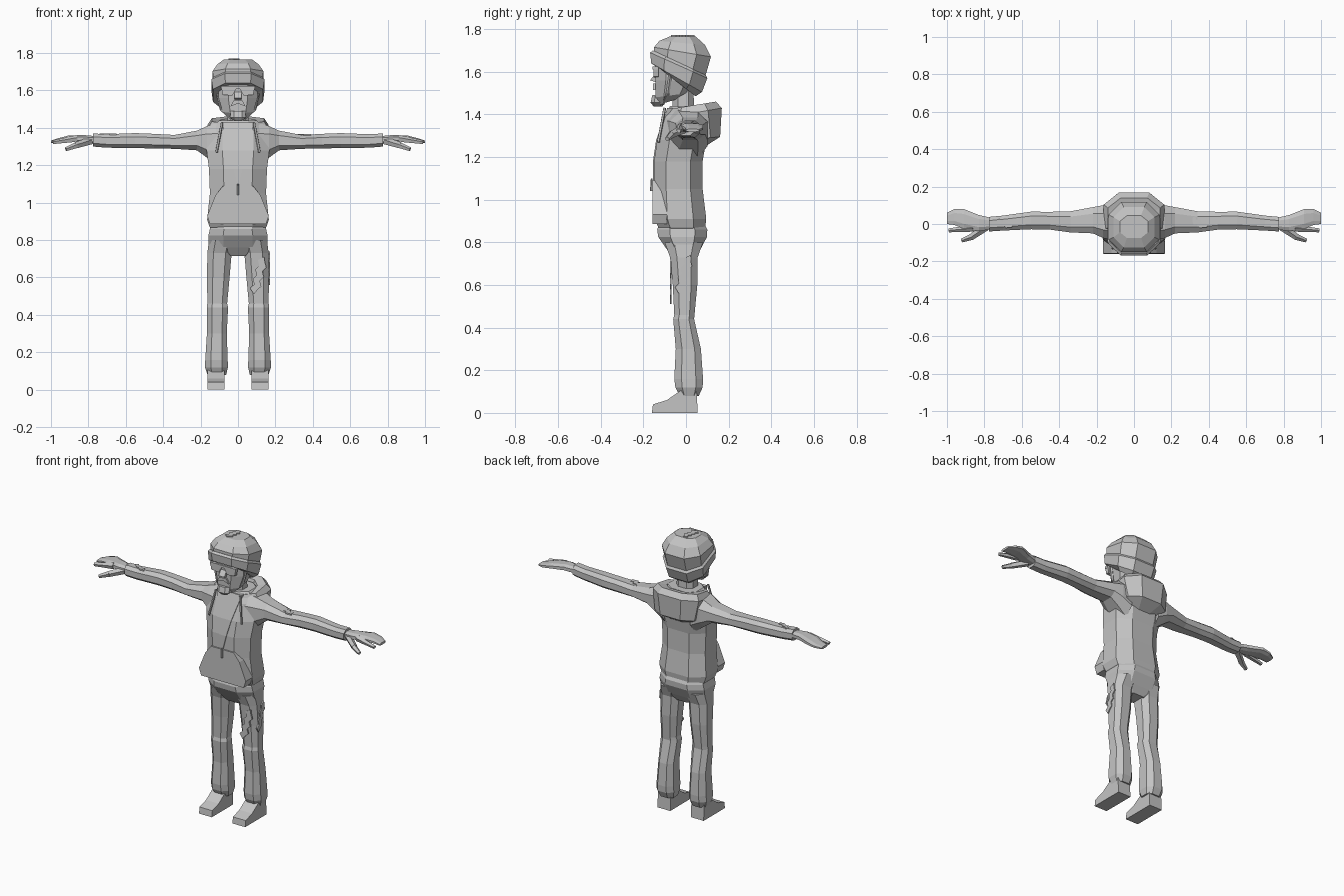
import bpy
import bmesh
from mathutils import Vector

if "Cube" in bpy.data.objects:
    bpy.data.objects.remove(bpy.data.objects["Cube"], do_unlink=True)

grey = bpy.data.materials.new("plain_grey")
grey.use_nodes = True
grey.diffuse_color = (.55, .55, .55, 1)
grey.node_tree.nodes["Principled BSDF"].inputs["Base Color"].default_value = grey.diffuse_color

OCTAGON = [(-.5, -1), (.5, -1), (1, -.5), (1, .5), (.5, 1), (-.5, 1), (-1, .5), (-1, -.5)]
SQUARE = [(-1, -1), (1, -1), (1, 1), (-1, 1)]
SIDES = (("left", 1), ("right", -1))


def loft(name, rings):
    """Skin a list of equal point rings and cap both ends."""
    bm = bmesh.new()
    rows = [[bm.verts.new(p) for p in ring] for ring in rings]
    count = len(rows[0])
    for low, high in zip(rows, rows[1:]):
        for i in range(count):
            j = (i + 1) % count
            bm.faces.new((low[i], low[j], high[j], high[i]))
    bm.faces.new(rows[0])
    bm.faces.new(rows[-1])
    bmesh.ops.recalc_face_normals(bm, faces=bm.faces)
    mesh = bpy.data.meshes.new(name)
    bm.to_mesh(mesh)
    bm.free()
    mesh.materials.append(grey)
    obj = bpy.data.objects.new(name, mesh)
    bpy.context.collection.objects.link(obj)
    return obj


def level(width, front, back, z_front, z_back=None, cx=0, shape=OCTAGON):
    """Ring around the vertical axis, optionally tilted front to back."""
    z_back = z_front if z_back is None else z_back
    ring = []
    for a, b in shape:
        t = (b + 1) / 2
        ring.append((cx + a * width, front + t * (back - front), z_front + t * (z_back - z_front)))
    return ring


def slice_x(side, x, front, back, low, high):
    """Ring around the sideways axis, for arms and hands."""
    return [(side * x,
             (front + back) / 2 + a * (back - front) / 2,
             (low + high) / 2 + b * (high - low) / 2) for a, b in OCTAGON]


def prism(name, outline, axis, start, end):
    """Extrude a flat outline along the x, y or z axis."""
    def place(u, v, w):
        return {"x": (w, u, v), "y": (u, w, v), "z": (u, v, w)}[axis]
    return loft(name, [[place(u, v, w) for u, v in outline] for w in (start, end)])


def bar(name, start, end, r_start, r_end):
    """Five sided tapered rod between two points."""
    start, end = Vector(start), Vector(end)
    turn = (end - start).to_track_quat("Z", "Y")
    spokes = [Vector((0, 1, 0)), Vector((-.95, .3, 0)), Vector((-.6, -.8, 0)),
              Vector((.6, -.8, 0)), Vector((.95, .3, 0))]
    return loft(name, [[p + turn @ (s * r) for s in spokes]
                       for p, r in ((start, r_start), (end, r_end))])


def jagged(start, end, width, teeth=4):
    """Zigzag leaf outline, used for torn cloth."""
    start, end = Vector(start), Vector(end)
    along = end - start
    across = Vector((-along.y, along.x)).normalized() * width
    upper, lower = [], []
    for i in range(1, teeth * 2):
        t = i / (teeth * 2)
        reach = 1 if i % 2 else .45
        upper.append(start + along * t + across * reach)
        lower.append(start + along * t - across * (1.4 - reach))
    return [start] + upper + [end] + lower[::-1]


# Jacket body
loft("jacket_body", [
    level(.14, -.11, .075, .855),
    level(.152, -.13, .09, .87),
    level(.165, -.148, .095, .91),
    level(.15, -.15, .078, 1.05),
    level(.155, -.15, .078, 1.18),
    level(.168, -.135, .095, 1.28),
    level(.165, -.1, .115, 1.38),
    level(.1, -.075, .08, 1.44)])

# Front pocket
prism("front_pocket", [(-.08, 1.09), (.08, 1.09), (.12, 1.04), (.165, .93), (.15, .885),
                       (-.15, .885), (-.165, .93), (-.12, 1.04)], "y", -.158, -.09)

# Shirt showing in the open collar, tapering down to the zip
shirt_rows = ((1.09, -.151), (1.18, -.15), (1.28, -.135), (1.38, -.1), (1.43, -.083))
loft("shirt_panel", [
    level(.002 + (z - 1.09) * .25, y - .005, y + .02, z, shape=SQUARE) for z, y in shirt_rows])
bar("zip_pull", (0, -.16, 1.1), (0, -.162, 1.04), .005, .007)

# Lowered hood, with a hollow around the neck
loft("hood", [
    level(.08, .03, .09, 1.25),
    level(.14, -.02, .16, 1.28, 1.295),
    level(.162, -.09, .168, 1.385, 1.43),
    level(.14, -.075, .14, 1.425, 1.46),
    level(.095, -.06, .1, 1.42, 1.45),
    level(.08, -.05, .08, 1.38)])

# Hips, with a waistband under the jacket
loft("trouser_hips", [
    level(.07, -.05, .04, .715),
    level(.155, -.085, .065, .76),
    level(.158, -.13, .098, .825),
    level(.15, -.135, .1, .86),
    level(.14, -.12, .08, .9)])

for word, s in SIDES:
    # Sleeve
    loft(word + "_sleeve", [slice_x(s, *r) for r in (
        (.1, -.09, .1, 1.19, 1.43),
        (.165, -.075, .1, 1.24, 1.41),
        (.22, -.05, .09, 1.28, 1.385),
        (.34, -.045, .068, 1.288, 1.362),
        (.45, -.03, .065, 1.29, 1.368),
        (.55, -.028, .066, 1.292, 1.372),
        (.7, -.035, .045, 1.294, 1.366),
        (.775, -.04, .038, 1.3, 1.37))])

    # Hand with joined fingers, forefinger and thumb
    loft(word + "_hand", [slice_x(s, *r) for r in (
        (.75, -.027, .03, 1.315, 1.355),
        (.83, -.038, .048, 1.322, 1.362),
        (.91, -.025, .08, 1.328, 1.358),
        (.96, -.005, .08, 1.322, 1.345),
        (1, 0, .06, 1.318, 1.332))])
    bar(word + "_forefinger", (s * .86, -.022, 1.342), (s * .99, -.034, 1.322), .02, .011)
    bar(word + "_thumb_base", (s * .79, -.015, 1.33), (s * .87, -.07, 1.305), .022, .018)
    bar(word + "_thumb_tip", (s * .86, -.066, 1.308), (s * .92, -.088, 1.285), .018, .011)

    # Trouser leg with knee fold and cuff
    loft(word + "_trouser_leg", [level(w, f, b, z, cx=s * x) for x, w, f, b, z in (
        (.085, .07, -.1, .08, .8),
        (.099, .065, -.075, .055, .73),
        (.105, .06, -.062, .053, .6),
        (.111, .053, -.055, .04, .46),
        (.11, .057, -.06, .038, .44),
        (.113, .053, -.048, .07, .3),
        (.115, .06, -.055, .08, .16),
        (.115, .061, -.05, .078, .12),
        (.113, .05, -.03, .06, .08))])

    # Shoe
    prism(word + "_shoe", [(-.16, 0), (.055, 0), (.05, .1), (-.025, .105), (-.09, .06),
                           (-.155, .04)], "x", s * .073, s * .163)

    # Hood cord
    bar(word + "_hood_cord", (s * .085, -.1, 1.43), (s * .115, -.13, 1.27), .007, .007)

    # Chin strap, running from the cap to the jaw
    bar(word + "_cheek_strap", (s * .112, -.07, 1.61), (s * .09, -.085, 1.5), .009, .009)
    bar(word + "_jaw_strap", (s * .09, -.085, 1.5), (s * .035, -.11, 1.45), .009, .009)

    # Lens of the glasses
    prism(word + "_lens", [(s * .008, 1.612), (s * .09, 1.62), (s * .082, 1.577),
                           (s * .03, 1.572)], "y", -.152, -.13)

# Neck and face
loft("neck", [level(.06, -.06, .04, 1.36), level(.055, -.065, .035, 1.52)])
loft("face", [
    level(.05, -.13, -.03, 1.445, 1.475),
    level(.082, -.142, .01, 1.48, 1.5),
    level(.104, -.143, .05, 1.56),
    level(.104, -.145, .06, 1.66)])
prism("nose", [(-.13, 1.61), (-.168, 1.56), (-.13, 1.547)], "x", -.02, .02)
prism("glasses_bridge", [(-.09, 1.625), (.09, 1.625), (.09, 1.61), (-.09, 1.61)],
      "y", -.156, -.13)
prism("moustache", [(-.04, 1.515), (-.025, 1.545), (.025, 1.545), (.04, 1.515), (0, 1.53)],
      "y", -.154, -.13)
loft("chin_beard", [
    level(.022, -.152, -.11, 1.438),
    level(.042, -.166, -.1, 1.455),
    level(.04, -.158, -.1, 1.49)])

# Padded cap: rim band sloping down to the nape, then the crown
loft("cap_band", [
    level(.11, -.135, .045, 1.625, 1.485),
    level(.134, -.163, .075, 1.64, 1.505),
    level(.142, -.168, .1, 1.69, 1.57),
    level(.132, -.155, .092, 1.7, 1.585)])
loft("cap_crown", [
    level(.13, -.15, .085, 1.67, 1.56),
    level(.136, -.15, .117, 1.715, 1.67),
    level(.11, -.125, .09, 1.745, 1.725),
    level(.075, -.075, .045, 1.766)])

# Torn cloth on the cap, the sleeves and the left trouser leg
prism("cap_tear", jagged((-.03, -.07), (-.01, .04), .025), "z", 1.764, 1.772)
prism("left_sleeve_tear", jagged((.3, .03), (.39, -.02), .022, 3), "z", 1.358, 1.367)
prism("right_sleeve_tear", jagged((-.74, .02), (-.65, -.02), .016, 3), "z", 1.362, 1.371)
prism("trouser_tear_front", jagged((.085, .51), (.14, .71), .028), "y", -.076, -.067)
prism("trouser_tear_side", jagged((-.035, .56), (.02, .74), .024), "x", .163, .171)
